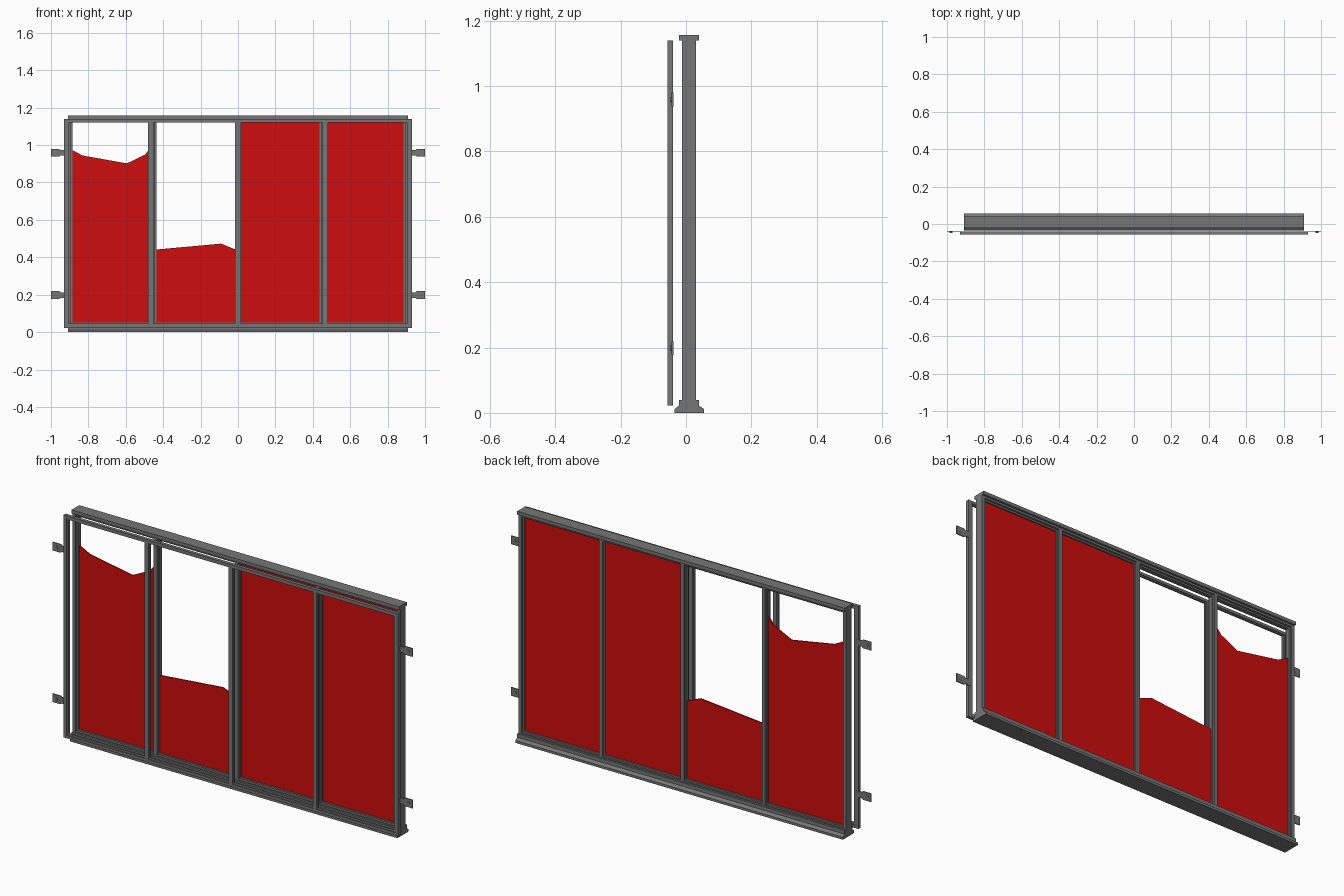
import bpy, bmesh
from mathutils import Vector

cube = bpy.data.objects.get("Cube")
if cube:
    bpy.data.objects.remove(cube)


def material(name, color):
    m = bpy.data.materials.new(name)
    m.use_nodes = True
    m.diffuse_color = color
    m.node_tree.nodes["Principled BSDF"].inputs["Base Color"].default_value = color
    return m


GREY = material("grey metal", (0.18, 0.18, 0.18, 1))
RED = material("red panel", (0.62, 0.004, 0.004, 1))


def extrude(name, outline, start, step, mat=GREY):
    """Sweep a closed outline of 3D points along a straight step."""
    bm = bmesh.new()
    face = bm.faces.new([bm.verts.new(Vector(p) + Vector(start)) for p in outline])
    out = bmesh.ops.extrude_face_region(bm, geom=[face])
    moved = [v for v in out["geom"] if isinstance(v, bmesh.types.BMVert)]
    bmesh.ops.translate(bm, verts=moved, vec=step)
    bmesh.ops.recalc_face_normals(bm, faces=bm.faces)
    mesh = bpy.data.meshes.new(name)
    bm.to_mesh(mesh)
    bm.free()
    mesh.materials.append(mat)
    obj = bpy.data.objects.new(name, mesh)
    bpy.context.collection.objects.link(obj)
    return obj


def upright(name, section, x, z0, z1):
    return extrude(name, [(a, b, 0) for a, b in section], (x, 0, z0), (0, 0, z1 - z0))


def rail(name, section, z, half):
    return extrude(name, [(0, b, a) for a, b in section], (-half, 0, z), (2 * half, 0, 0))


def stepped(core, flange, y0, y1, f0, f1):
    """Cross-shaped section: deep narrow core with a wide thin flange."""
    right = [(core, y0), (core, f0), (flange, f0), (flange, f1), (core, f1), (core, y1)]
    return right + [(-a, b) for a, b in reversed(right)]


def edge(outer, lip, y0, y1, f0, f1, s):
    """Border section with a lip facing the opening; s is the outward sign."""
    pts = [(0, y0), (0, y1), (-outer, y1), (-outer, f1), (-lip, f1),
           (-lip, f0), (-outer, f0), (-outer, y0)]
    return [(s * a, b) for a, b in pts]


# Main frame: sill, head, jambs and mullions
sill = [(0, -0.035), (0, 0.055), (0.012, 0.055), (0.022, 0.04), (0.04, 0.04),
        (0.04, -0.022), (0.022, -0.022), (0.012, -0.035)]
rail("sill", sill, 0, 0.91)
rail("head_cap", [(1.14, -0.022), (1.14, 0.04), (1.157, 0.04), (1.157, -0.022)], 0, 0.91)
MAIN = (-0.012, 0.03, 0.0, 0.02)
rail("bottom_bead", edge(0.005, 0.012, *MAIN, -1), 0.04, 0.905)
rail("head_bead", edge(0.012, 0.02, *MAIN, 1), 1.142, 0.905)
for side, s in (("left", 1), ("right", -1)):
    upright(side + "_jamb", edge(0.016, 0.024, *MAIN, s), s * 0.91, 0.035, 1.145)
for side, x in (("left", 0.452), ("centre", 0), ("right", -0.452)):
    upright(side + "_mullion", stepped(0.009, 0.015, *MAIN), x, 0.035, 1.145)

# Outer frame standing in front of the main one
FRONT = (-0.057, -0.04, -0.052, -0.044)
rail("front_bottom_rail", edge(0.014, 0.023, *FRONT, -1), 0.023, 0.93)
rail("front_top_rail", edge(0.014, 0.02, *FRONT, 1), 1.14, 0.93)
for side, s in (("left", 1), ("right", -1)):
    upright(side + "_front_jamb", edge(0.016, 0.026, *FRONT, s), s * 0.93, 0.023, 1.14)
for side, x in (("left", 0.467), ("centre", 0), ("right", -0.467)):
    upright(side + "_front_mullion", stepped(0.009, 0.015, *FRONT), x, 0.03, 1.135)

# Wall brackets with bolts
for side, s in (("left", 1), ("right", -1)):
    for level, z in (("lower", 0.198), ("upper", 0.959)):
        plate = [(0.92, -0.015), (0.95, -0.015), (0.955, -0.021), (1.0, -0.021),
                 (1.0, 0.021), (0.955, 0.021), (0.95, 0.015), (0.92, 0.015)]
        extrude(f"{side}_{level}_bracket", [(s * a, 0, b) for a, b in plate],
                (0, -0.044, z), (0, 0.005, 0))
        bpy.ops.mesh.primitive_cylinder_add(vertices=12, radius=0.008, depth=0.01,
                                            location=(s * 0.978, -0.043, z),
                                            rotation=(1.5708, 0, 0))
        bolt = bpy.context.object
        bolt.name = f"{side}_{level}_bolt"
        bolt.data.materials.append(GREY)

# Panels: two whole, two with broken top edges
tops = {
    "left_panel": [(0.9, 1.13), (0.452, 1.13)],
    "centre_left_panel": [(0.452, 1.13), (0, 1.13)],
    "centre_right_broken_panel": [(0, 0.436), (-0.09, 0.473), (-0.452, 0.44)],
    "right_broken_panel": [(-0.452, 1.0), (-0.476, 0.976), (-0.497, 0.949),
                           (-0.594, 0.902), (-0.83, 0.944), (-0.9, 0.98)],
}
for name, top in tops.items():
    outline = top + [(top[-1][0], 0.04), (top[0][0], 0.04)]
    extrude(name, [(x, 0, z) for x, z in outline], (0, 0.007, 0), (0, 0.006, 0), RED)
